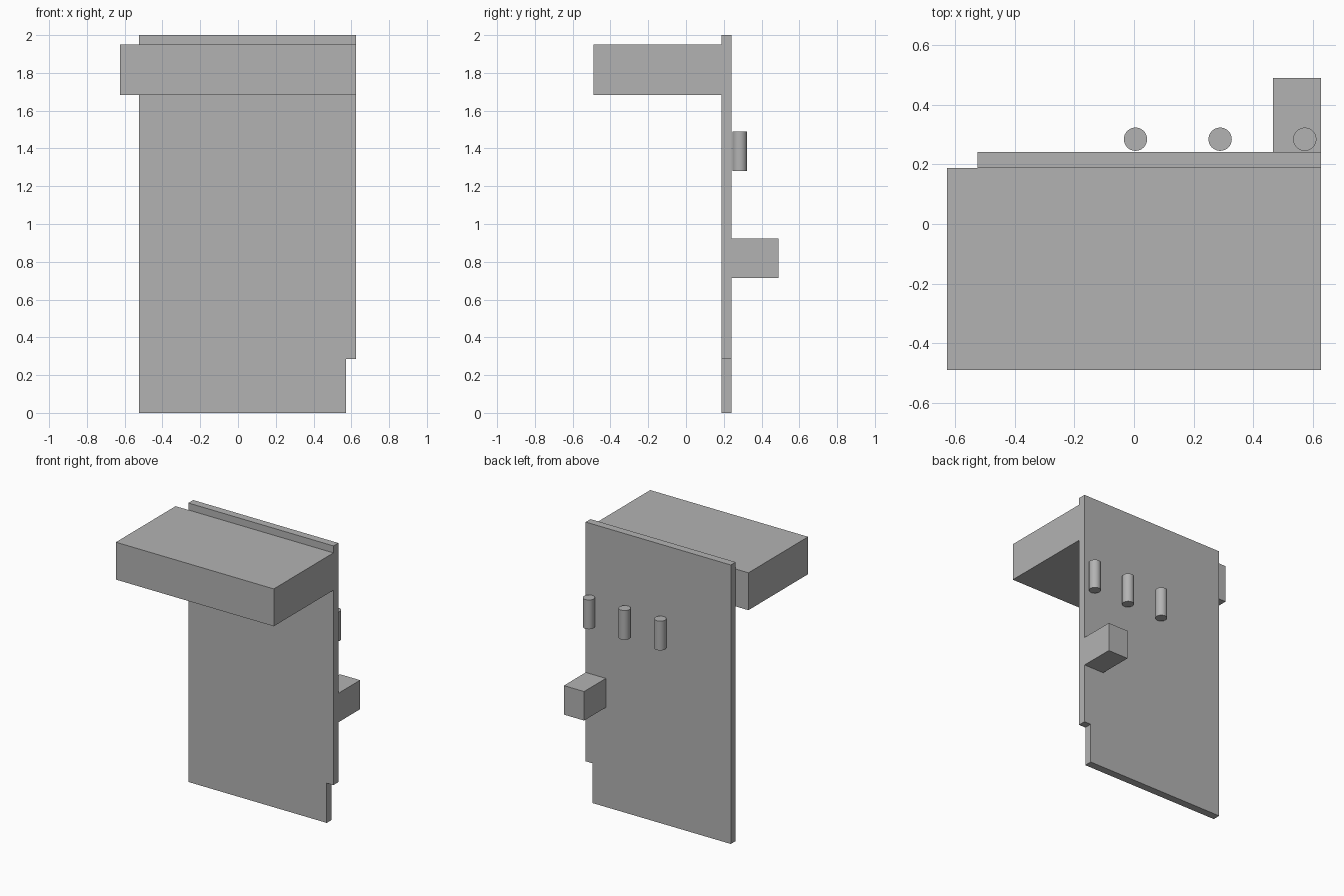
import bpy, bmesh, math

default = bpy.data.objects.get("Cube")
if default:
    bpy.data.objects.remove(default, do_unlink=True)

grey = bpy.data.materials.new("plain grey")
grey.use_nodes = True
GREY = (0.45, 0.45, 0.45, 1)
grey.diffuse_color = GREY
grey.node_tree.nodes["Principled BSDF"].inputs["Base Color"].default_value = GREY


def extrude_profile(name, outline, y0, y1):
    """Solid made by extruding an (x, z) outline from y0 to y1."""
    bm = bmesh.new()
    face = bm.faces.new([bm.verts.new((x, y0, z)) for x, z in outline])
    result = bmesh.ops.extrude_face_region(bm, geom=[face])
    moved = [g for g in result["geom"] if isinstance(g, bmesh.types.BMVert)]
    bmesh.ops.translate(bm, verts=moved, vec=(0, y1 - y0, 0))
    bmesh.ops.recalc_face_normals(bm, faces=bm.faces)
    mesh = bpy.data.meshes.new(name)
    bm.to_mesh(mesh)
    bm.free()
    mesh.materials.append(grey)
    obj = bpy.data.objects.new(name, mesh)
    bpy.context.collection.objects.link(obj)
    return obj


def box(name, x0, x1, y0, y1, z0, z1):
    return extrude_profile(name, [(x0, z0), (x1, z0), (x1, z1), (x0, z1)], y0, y1)


SIDE = 0.626          # shared left edge of plate, shelf and block
FRONT, BACK = 0.187, 0.242

# Upright plate with a notched lower corner
extrude_profile("back_plate", [(-0.525, 0), (0.573, 0), (0.573, 0.285),
                               (SIDE, 0.285), (SIDE, 2), (-0.525, 2)], FRONT, BACK)

# Thick shelf on the front
box("shelf", -SIDE, SIDE, -0.489, FRONT, 1.682, 1.95)

# Block on the back edge
box("rear_block", 0.466, SIDE, BACK, 0.489, 0.714, 0.922)

# Row of three upright pegs on the back
for i in range(3):
    bpy.ops.mesh.primitive_cylinder_add(vertices=32, radius=0.039, depth=0.21,
                                        location=(0.005 + 0.2835 * i, 0.284, 1.385))
    peg = bpy.context.object
    peg.name = f"peg_{i + 1}"
    peg.data.materials.append(grey)
    bpy.ops.object.shade_smooth_by_angle(angle=math.radians(30))
